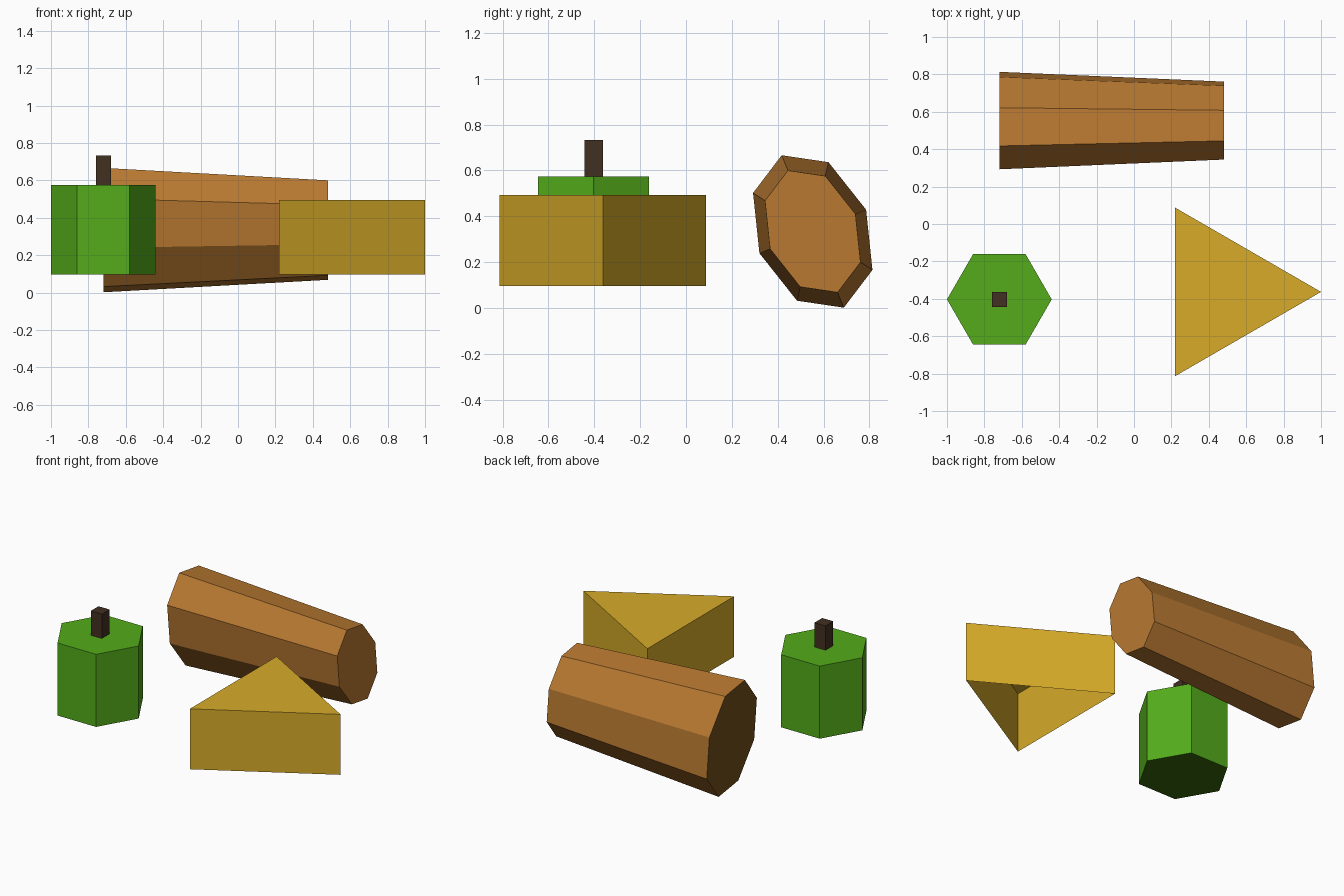
import bpy
import bmesh
from math import sin, cos, pi, radians
from mathutils import Matrix, Vector

cube = bpy.data.objects.get("Cube")
if cube:
    bpy.data.objects.remove(cube, do_unlink=True)


def material(name, rgb):
    mat = bpy.data.materials.new(name)
    mat.use_nodes = True
    mat.diffuse_color = (*rgb, 1)
    mat.node_tree.nodes["Principled BSDF"].inputs["Base Color"].default_value = (*rgb, 1)
    return mat


def prism(name, mat, sides, radius, height, location, start=0.0, taper=1.0,
          squash=1.0, rotation=Matrix.Identity(4), base_mat=None, bottom=True):
    """Regular prism along local z, its base at the location."""
    bm = bmesh.new()
    rings = []
    for z, scale in ((0, 1), (height, taper)):
        angles = [start + 2 * pi * i / sides for i in range(sides)]
        rings.append([bm.verts.new((radius * scale * cos(a),
                                    radius * scale * squash * sin(a), z)) for a in angles])
    low, high = rings
    for i in range(sides):
        j = (i + 1) % sides
        bm.faces.new((low[i], low[j], high[j], high[i]))
    bm.faces.new(high)
    mesh = bpy.data.meshes.new(name)
    mesh.materials.append(mat)
    if bottom:
        base = bm.faces.new(low[::-1])
        if base_mat:
            mesh.materials.append(base_mat)
            base.material_index = 1
    bm.transform(Matrix.Translation(Vector(location)) @ rotation)
    bm.to_mesh(mesh)
    bm.free()
    obj = bpy.data.objects.new(name, mesh)
    bpy.context.collection.objects.link(obj)


green = material("leaf green", (0.087, 0.413, 0.011))
dark_green = material("dark green", (0.04, 0.135, 0.004))
dark = material("dark brown", (0.055, 0.029, 0.015))
brown = material("wood brown", (0.48, 0.19, 0.031))
dark_wood = material("dark wood", (0.17, 0.074, 0.011))
yellow = material("cheese yellow", (0.68, 0.41, 0.022))

# Green hexagonal block with a darker base, and its square stem
prism("hexagonal_block", green, 6, 0.28, 0.477, (-0.72, -0.403, 0.097), base_mat=dark_green)
prism("stem", dark, 4, 0.04 * 2 ** 0.5, 0.16, (-0.72, -0.403, 0.574), start=pi / 4)

# Yellow triangular wedge, hollow and open underneath
prism("wedge", yellow, 3, 0.52, 0.397, (0.48, -0.363, 0.097), bottom=False)

# Tapered oval log lying along x, its wide end darker: local x becomes up, local z becomes x
tilt = Matrix.Rotation(radians(22.2), 4, 'X')
lay_down = Matrix(((0, 0, 1, 0), (0, 1, 0, 0), (-1, 0, 0, 0), (0, 0, 0, 1)))
prism("log", brown, 8, 0.359, 1.2, (-0.72, 0.553, 0.334), taper=0.8,
      squash=0.7, rotation=tilt @ lay_down, base_mat=dark_wood)
